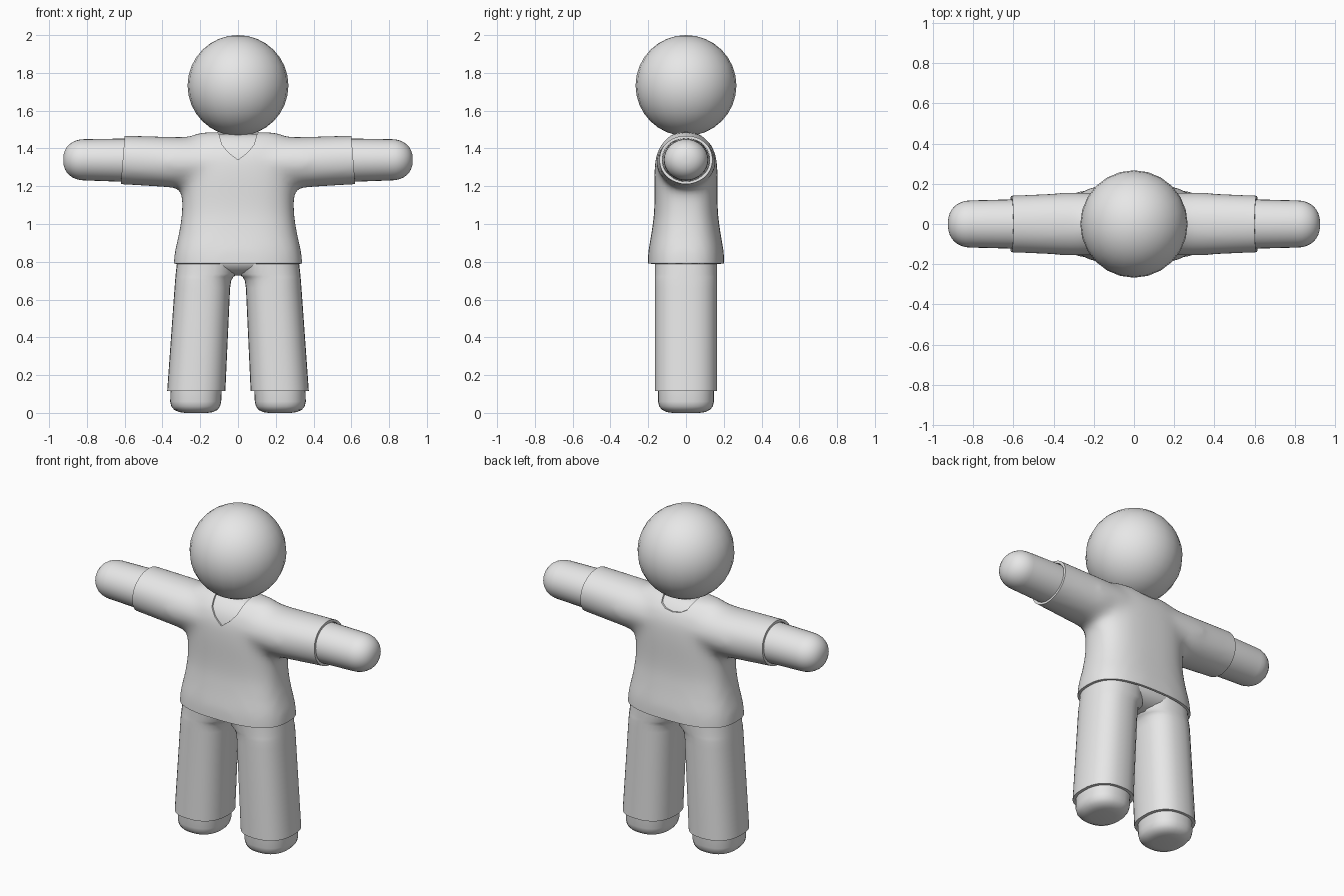
import bpy, bmesh, math
from mathutils import Vector

if "Cube" in bpy.data.objects:
    bpy.data.objects.remove(bpy.data.objects["Cube"])

grey = bpy.data.materials.new("light grey")
grey.diffuse_color = (0.8, 0.8, 0.8, 1)
grey.use_nodes = True
grey.node_tree.nodes["Principled BSDF"].inputs["Base Color"].default_value = grey.diffuse_color


def add_object(name, bm):
    bmesh.ops.recalc_face_normals(bm, faces=bm.faces)
    me = bpy.data.meshes.new(name)
    bm.to_mesh(me)
    bm.free()
    me.materials.append(grey)
    ob = bpy.data.objects.new(name, me)
    bpy.context.collection.objects.link(ob)
    return ob


def smooth(ob, degrees=40):
    ob.data.shade_smooth()
    ob.data.set_sharp_from_angle(angle=math.radians(degrees))


def mirror(ob):
    ob.modifiers.new("mirror", 'MIRROR')


def bake(ob):
    """Replace the mesh with the result of its modifiers."""
    bpy.context.view_layer.update()
    deps = bpy.context.evaluated_depsgraph_get()
    me = bpy.data.meshes.new_from_object(ob.evaluated_get(deps))
    ob.modifiers.clear()
    ob.data = me
    if not me.materials:
        me.materials.append(grey)


def loft(bm, rings, axis='z', power=2.0, n=32):
    """Closed tube through rings (position, centre, half width, half depth)."""
    loops = []
    for t, c, a, b in rings:
        loop = []
        for i in range(n):
            ang = 2 * math.pi * i / n
            u, v = math.cos(ang), math.sin(ang)
            u = math.copysign(abs(u) ** (2 / power), u) * a + c
            v = math.copysign(abs(v) ** (2 / power), v) * b
            loop.append(bm.verts.new((u, v, t) if axis == 'z' else (t, v, u)))
        loops.append(loop)
    for p, q in zip(loops, loops[1:]):
        for i in range(n):
            j = (i + 1) % n
            bm.faces.new((p[i], p[j], q[j], q[i]))
    bm.faces.new(loops[0][::-1])
    bm.faces.new(loops[-1])


def trim(bm, point, normal):
    """Cut away everything on the normal side of a plane."""
    bmesh.ops.bisect_plane(bm, geom=bm.verts[:] + bm.edges[:] + bm.faces[:],
                           plane_co=Vector(point), plane_no=Vector(normal),
                           clear_outer=True)


# Head
bm = bmesh.new()
bmesh.ops.create_uvsphere(bm, u_segments=24, v_segments=16, radius=0.267)
bmesh.ops.translate(bm, verts=bm.verts, vec=(0, 0, 1.733))
smooth(add_object("head", bm))

# Shirt: torso and sleeves merged into one soft skin
bm = bmesh.new()
loft(bm, [(0.70, 0, 0.345, 0.205), (0.79, 0, 0.342, 0.203), (0.85, 0, 0.337, 0.201),
          (0.95, 0, 0.313, 0.183), (1.05, 0, 0.298, 0.169), (1.12, 0, 0.296, 0.167),
          (1.25, 0, 0.300, 0.168), (1.34, 0, 0.295, 0.164), (1.41, 0, 0.285, 0.142),
          (1.46, 0, 0.255, 0.100), (1.487, 0, 0.215, 0.060)], power=2.7, n=48)
for s in (-1, 1):
    loft(bm, [(s * 0.10, 1.325, 0.135, 0.155), (s * 0.33, 1.326, 0.137, 0.158),
              (s * 0.61, 1.340, 0.132, 0.145), (s * 0.75, 1.346, 0.130, 0.140)], axis='x')
shirt = add_object("shirt", bm)
m = shirt.modifiers.new("merge", 'REMESH')
m.mode, m.voxel_size = 'VOXEL', 0.022
m = shirt.modifiers.new("soften", 'SMOOTH')
m.factor, m.iterations = 0.5, 18
bake(shirt)

# Chest: skin just under the shirt, seen in the neckline
bm = bmesh.new()
bm.from_mesh(shirt.data)
bm.normal_update()
shift = [(v, v.normal * 0.008) for v in bm.verts]
for v, d in shift:
    v.co -= d
trim(bm, (0, 0, 1.28), (0, 0, -1))
for s in (-1, 1):
    trim(bm, (s * 0.2, 0, 0), (s, 0, 0))
smooth(add_object("chest", bm))

# Shirt hems: straight at the bottom, slanted at the sleeves
bm = bmesh.new()
bm.from_mesh(shirt.data)
trim(bm, (0, 0, 0.79), (0, 0, -1))
for s in (-1, 1):
    trim(bm, (s * 0.61, 0, 1.34), (s, 0, 0.08))
bm.to_mesh(shirt.data)
bm.free()
m = shirt.modifiers.new("cloth", 'SOLIDIFY')
m.thickness, m.offset = 0.015, -1

# Neckline: V at the front, shallow curve at the back
necklines = {
    "front_neck_cutter": (-0.4, 0.02, [(0, 1.34), (0.05, 1.378), (0.085, 1.42), (0.102, 1.48), (0.102, 1.6)]),
    "back_neck_cutter": (0.0, 0.4, [(0, 1.415), (0.05, 1.422), (0.085, 1.44), (0.102, 1.48), (0.102, 1.6)]),
}
cutters = []
for name, (y0, y1, half) in necklines.items():
    outline = half + [(-x, z) for x, z in half[:0:-1]]
    bm = bmesh.new()
    face = bm.faces.new([bm.verts.new((x, y0, z)) for x, z in outline])
    ext = bmesh.ops.extrude_face_region(bm, geom=[face])["geom"]
    bmesh.ops.translate(bm, vec=(0, y1 - y0, 0),
                        verts=[g for g in ext if isinstance(g, bmesh.types.BMVert)])
    cutter = add_object(name, bm)
    cutter.hide_render = True
    cutters.append(cutter)
    m = shirt.modifiers.new(name, 'BOOLEAN')
    m.operation, m.solver, m.object = 'DIFFERENCE', 'EXACT', cutter
bake(shirt)
smooth(shirt)
for cutter in cutters:
    bpy.data.objects.remove(cutter)

# Arms with rounded ends
bm = bmesh.new()
rings = [(0.45, 1.336, 0.118, 0.126), (0.62, 1.338, 0.114, 0.122), (0.815, 1.340, 0.109, 0.117)]
for k in range(1, 9):
    a = math.pi / 2 * k / 8
    r = 0.02 + 0.98 * math.cos(a) ** 0.85 if k < 8 else 0.12
    rings.append((0.815 + 0.11 * math.sin(a), 1.340, 0.109 * r, 0.117 * r))
loft(bm, rings, axis='x')
arm = add_object("arm", bm)
smooth(arm, 60)
mirror(arm)

# Trouser legs, flaring together at the crotch: (z, inner x, outer x)
bm = bmesh.new()
legs = [(0.115, 0.067, 0.375), (0.66, 0.042, 0.336), (0.70, 0.036, 0.333),
        (0.72, 0.024, 0.331), (0.735, 0.002, 0.330), (0.84, 0.002, 0.318)]
loft(bm, [(z, (i + o) / 2, (o - i) / 2, 0.165) for z, i, o in legs], power=2.4)
leg = add_object("trouser_leg", bm)
smooth(leg, 60)
mirror(leg)

# Trouser seat bridging the legs
bm = bmesh.new()
loft(bm, [(0.728, 0, 0.12, 0.07), (0.745, 0, 0.22, 0.115), (0.77, 0, 0.28, 0.145),
          (0.80, 0, 0.305, 0.16), (0.90, 0, 0.295, 0.155)], power=2.6)
smooth(add_object("trouser_seat", bm), 60)

# Feet
bm = bmesh.new()
loft(bm, [(0.0, 0.222, 0.06, 0.07), (0.004, 0.222, 0.088, 0.10), (0.016, 0.223, 0.115, 0.127),
          (0.035, 0.224, 0.129, 0.142), (0.06, 0.224, 0.135, 0.148),
          (0.16, 0.220, 0.136, 0.149)], power=2.4)
foot = add_object("foot", bm)
smooth(foot, 60)
mirror(foot)
